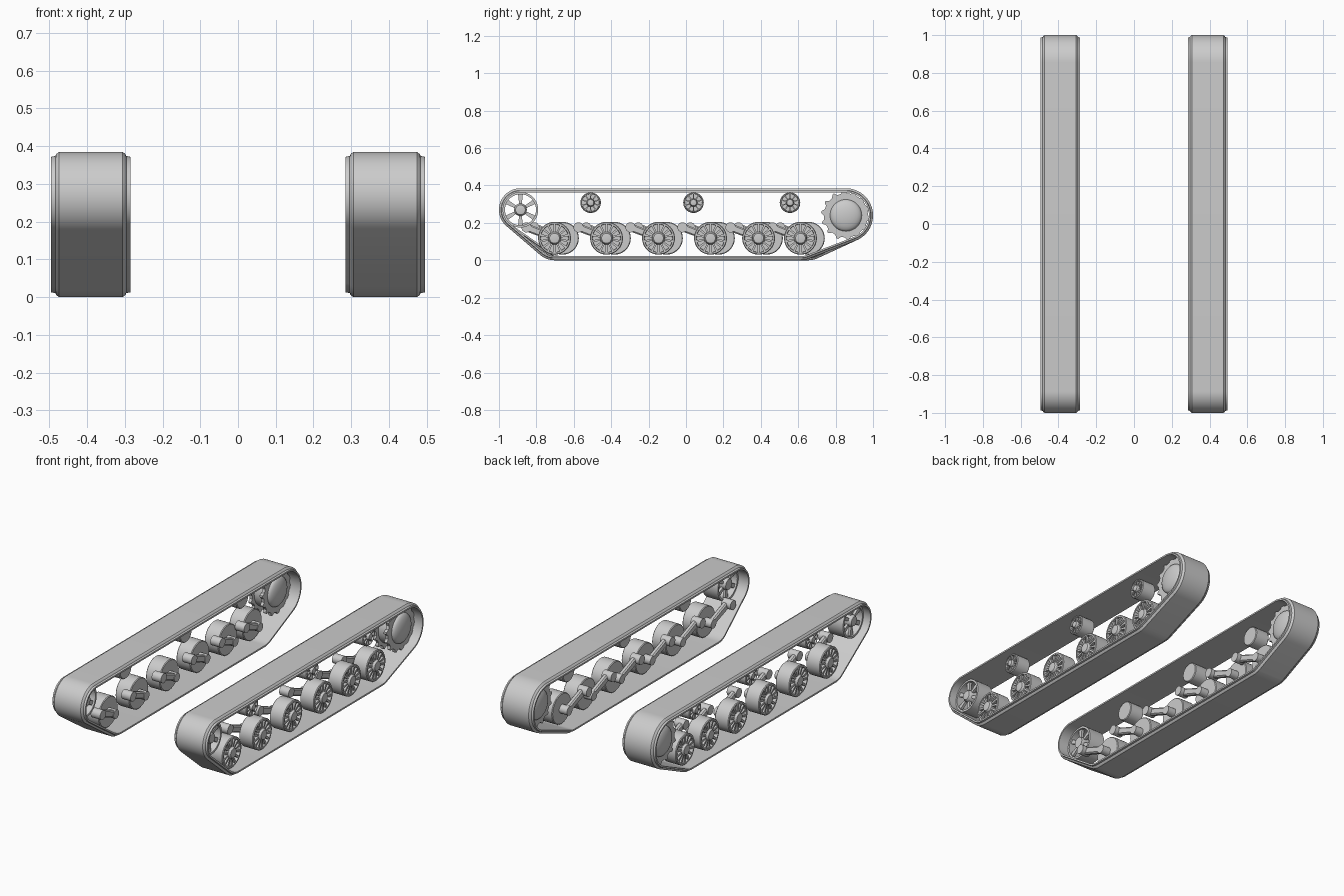
import bpy, bmesh
from math import sin, cos, pi, radians
from mathutils import Vector
from mathutils.geometry import convex_hull_2d

cube = bpy.data.objects.get("Cube")
if cube:
    bpy.data.objects.remove(cube, do_unlink=True)

# Single plain grey
grey = bpy.data.materials.new("plain_grey")
grey.use_nodes = True
grey.diffuse_color = (0.6, 0.6, 0.6, 1)
grey.node_tree.nodes["Principled BSDF"].inputs["Base Color"].default_value = (0.6, 0.6, 0.6, 1)


def finish(bm, name):
    """Turn a bmesh into a shaded object."""
    bmesh.ops.remove_doubles(bm, verts=bm.verts, dist=0.0001)
    bmesh.ops.recalc_face_normals(bm, faces=bm.faces)
    mesh = bpy.data.meshes.new(name)
    bm.to_mesh(mesh)
    bm.free()
    mesh.materials.append(grey)
    obj = bpy.data.objects.new(name, mesh)
    bpy.context.collection.objects.link(obj)
    bpy.ops.object.select_all(action='DESELECT')
    obj.select_set(True)
    bpy.context.view_layer.objects.active = obj
    bpy.ops.object.shade_smooth_by_angle(angle=radians(35))


def skin(bm, rings, closed):
    """Bridge matching closed rings of points; optionally join last to first."""
    loops = [[bm.verts.new(p) for p in ring] for ring in rings]
    pairs = list(zip(loops, loops[1:] + loops[:1]))
    for a, b in (pairs if closed else pairs[:-1]):
        for i in range(len(a)):
            j = (i + 1) % len(a)
            bm.faces.new((a[i], a[j], b[j], b[i]))
    return loops


def lathe(bm, side, y, z, profile, closed=False, seg=32):
    """Spin (radius, x) points about an axle along x."""
    ring = [2 * pi * i / seg for i in range(seg)]
    skin(bm, [[(side * x, y + r * cos(a), z + r * sin(a)) for a in ring]
              for r, x in profile], closed)


def drum(bm, side, y, z, r, x0, x1, seg=24):
    lathe(bm, side, y, z, [(0, x0), (r, x0), (r, x1), (0, x1)], seg=seg)


def prism(bm, side, outline, x0, x1):
    """Extrude a (y, z) outline along x."""
    a, b = skin(bm, [[(side * x, y, z) for y, z in outline] for x in (x0, x1)], False)
    bm.faces.new(a)
    bm.faces.new(b)


def spokes(bm, side, y, z, count, r0, r1, w0, w1, x0, x1):
    for i in range(count):
        a = 2 * pi * (i + 0.5) / count
        corners = ((r0, -w0), (r1, -w1), (r1, w1), (r0, w0))
        prism(bm, side, [(y + r * cos(a) - w * sin(a), z + r * sin(a) + w * cos(a))
                         for r, w in corners], x0, x1)


def belt_path(circles, seg=64):
    """Circle and direction for each point of a belt pulled round circles."""
    pts = [(c, Vector((cos(2 * pi * i / seg), sin(2 * pi * i / seg))))
           for c in circles for i in range(seg)]
    flat = [Vector(c[:2]) + d * c[2] for c, d in pts]
    return [pts[i] for i in convex_hull_2d(flat)]


def inset(path, depth):
    return [(c[0] + d.x * (c[2] - depth), c[1] + d.y * (c[2] - depth)) for c, d in path]


IDLER = (-0.885, 0.27)
SPROCKET = (0.855, 0.24)
WHEEL_Z, WHEEL_R = 0.118, 0.088
WHEELS = (-0.703, -0.425, -0.147, 0.131, 0.388, 0.612)
ROLLERS = (-0.51, 0.04, 0.556)
MID = 0.39


def track_belt(side, tag, first, last):
    path = belt_path([(*IDLER, 0.115), (*SPROCKET, 0.145),
                      (first, WHEEL_Z, WHEEL_Z), (last, WHEEL_Z, WHEEL_Z)])
    half = [(0.084, 0), (0.092, 0.006), (0.094, 0.011), (0.105, 0.013), (0.105, 0.022)]
    section = half + [(-w, d) for w, d in reversed(half)]
    bm = bmesh.new()
    skin(bm, [[(side * (MID + w), y, z) for y, z in inset(path, d)] for w, d in section], True)
    finish(bm, tag + "_track_belt")


def ribbed_wheel(side, name, y, z, r, ribs, x0, x1):
    """Drum with a dished, ribbed outer face and a domed hub."""
    bm = bmesh.new()
    deep = x1 - 0.025
    lathe(bm, side, y, z, [(0, x0), (r - 0.004, x0), (r, x0 + 0.004), (r, x1 - 0.004),
                           (r - 0.004, x1), (r * 0.86, x1), (r * 0.84, deep), (r * 0.4, deep),
                           (r * 0.37, x1), (r * 0.3, x1 + 0.009), (0, x1 + 0.013)])
    spokes(bm, side, y, z, ribs, r * 0.34, r * 0.88, r * 0.05, r * 0.07, deep - 0.003, x1 - 0.003)
    finish(bm, name)


def swing_arm(side, name, y):
    """Trailing arm from hull pivot down to the wheel axle."""
    pivot = (y - 0.15, 0.176)
    bm = bmesh.new()
    drum(bm, side, *pivot, 0.027, 0.295, 0.355)
    drum(bm, side, y, WHEEL_Z, 0.025, 0.315, 0.375)
    arm = belt_path([(*pivot, 0.021), (y, WHEEL_Z, 0.019)], 24)
    rings = [(0.318, 0.007), (0.325, 0), (0.341, 0), (0.348, 0.007)]
    loops = skin(bm, [[(side * x, *p) for p in inset(arm, d)] for x, d in rings], False)
    bm.faces.new(loops[0])
    bm.faces.new(loops[-1])
    finish(bm, name)


def idler_wheel(side, tag):
    bm = bmesh.new()
    lathe(bm, side, *IDLER, [(0.083, 0.35), (0.095, 0.35), (0.095, 0.45), (0.083, 0.45)], True, 40)
    lathe(bm, side, *IDLER, [(0, 0.345), (0.03, 0.345), (0.034, 0.36), (0.034, 0.44),
                             (0.026, 0.455), (0, 0.46)])
    for x in (0.36, 0.425):
        spokes(bm, side, *IDLER, 6, 0.028, 0.086, 0.007, 0.013, x, x + 0.015)
    finish(bm, tag + "_idler_wheel")


def drive_sprocket(side, tag, teeth=14):
    y, z = SPROCKET
    outline = []
    for i in range(teeth):
        for step, r in ((0, 0.118), (0.4, 0.118), (0.62, 0.133), (0.78, 0.133)):
            a = 2 * pi * (i + step) / teeth
            outline.append((y + r * cos(a), z + r * sin(a)))
    bm = bmesh.new()
    for x in (0.35, 0.425):
        prism(bm, side, outline, x, x + 0.018)
    # Drum between the plates, domed on both ends
    dome = [(0.085 * cos(a), 0.03 * sin(a)) for a in (i * pi / 12 for i in range(7))]
    lathe(bm, side, y, z, [(r, 0.35 - h) for r, h in reversed(dome)]
          + [(0.085, 0.368), (0.1, 0.368), (0.1, 0.425), (0.085, 0.425)]
          + [(r, 0.443 + h) for r, h in dome], seg=40)
    finish(bm, tag + "_drive_sprocket")


# Right-hand running gear sits slightly further back than the left
for side, tag, shift in ((1, "left", 0.0), (-1, "right", 0.042)):
    spots = [y + shift for y in WHEELS]
    track_belt(side, tag, spots[0], spots[-1])
    idler_wheel(side, tag)
    drive_sprocket(side, tag)
    for n, y in enumerate(spots, 1):
        ribbed_wheel(side, f"{tag}_road_wheel_{n}", y, WHEEL_Z, WHEEL_R, 14, 0.365, 0.455)
        swing_arm(side, f"{tag}_swing_arm_{n}", y)
    for n, y in enumerate(ROLLERS, 1):
        ribbed_wheel(side, f"{tag}_return_roller_{n}", y, 0.308, 0.055, 10, 0.36, 0.45)
